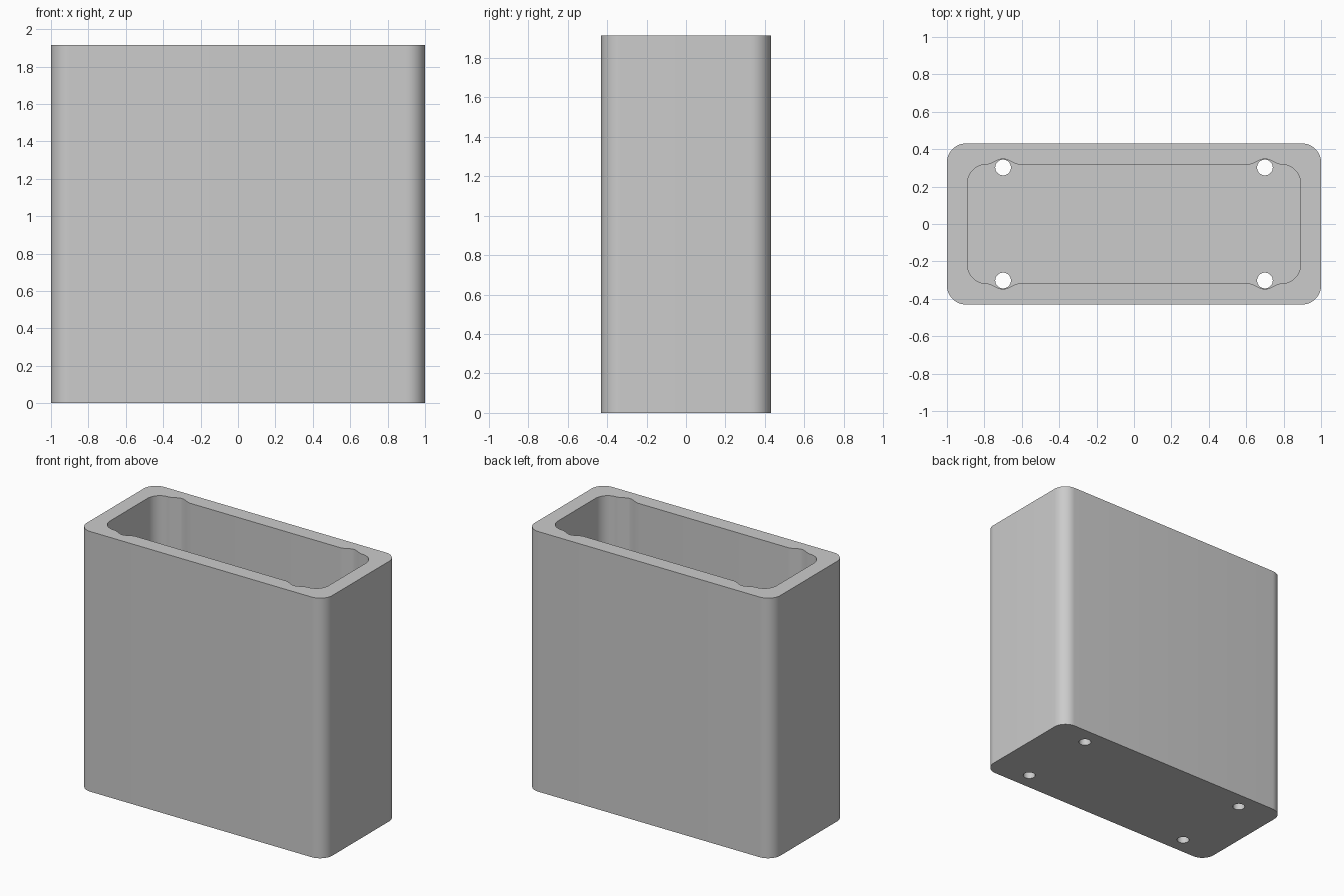
import bpy
import bmesh
from math import sin, cos, pi, radians

cube = bpy.data.objects.get("Cube")
if cube:
    bpy.data.objects.remove(cube)

HEIGHT, FLOOR = 1.915, 0.11
HOLE_X, HOLE_Y, HOLE_R = 0.70, 0.302, 0.042

grey = bpy.data.materials.new("plain grey")
grey.use_nodes = True
grey.diffuse_color = (0.6, 0.6, 0.6, 1)
grey.node_tree.nodes["Principled BSDF"].inputs["Base Color"].default_value = (0.6, 0.6, 0.6, 1)


def arc(cx, cy, r, start, sweep, steps):
    return [(cx + r * cos(start + sweep * i / steps), cy + r * sin(start + sweep * i / steps))
            for i in range(steps + 1)]


def relief(cx, sign, y):
    """Smooth outward swell of a long wall, giving clearance around a hole."""
    width, depth, steps = 0.09, 0.03, 16
    points = []
    for i in range(steps + 1):
        t = 2 * i / steps - 1
        points.append((cx - sign * width * t, sign * (y + depth * (1 + cos(pi * t)) / 2)))
    return points


def rounded_outline(x, y, r, with_reliefs=False):
    """Counter-clockwise rounded rectangle, starting at the right back corner."""
    points = []
    corners = [(1, 1), (-1, 1), (-1, -1), (1, -1)]
    for i, (sx, sy) in enumerate(corners):
        points += arc(sx * (x - r), sy * (y - r), r, i * pi / 2, pi / 2, 12)
        if with_reliefs and i in (0, 2):
            for side in (1, -1):
                points += relief(side * sy * HOLE_X, sy, y)
    return points


def prism(name, outline, bottom, top):
    bm = bmesh.new()
    base = bm.faces.new([bm.verts.new((px, py, bottom)) for px, py in outline])
    raised = bmesh.ops.extrude_face_region(bm, geom=[base])
    verts = [v for v in raised["geom"] if isinstance(v, bmesh.types.BMVert)]
    bmesh.ops.translate(bm, verts=verts, vec=(0, 0, top - bottom))
    bmesh.ops.recalc_face_normals(bm, faces=bm.faces)
    mesh = bpy.data.meshes.new(name)
    bm.to_mesh(mesh)
    bm.free()
    mesh.materials.append(grey)
    obj = bpy.data.objects.new(name, mesh)
    bpy.context.collection.objects.link(obj)
    return obj


# Outer block with rounded upright edges
body = prism("open_box", rounded_outline(1, 0.43, 0.1), 0, HEIGHT)

# Cavity and four floor holes
cutters = [prism("cavity_cutter", rounded_outline(0.89, 0.318, 0.1, True), FLOOR, HEIGHT + 0.1)]
for sx in (-1, 1):
    for sy in (-1, 1):
        circle = arc(sx * HOLE_X, sy * HOLE_Y, HOLE_R, 0, 2 * pi, 32)[:-1]
        cutters.append(prism("hole_cutter", circle, -0.1, FLOOR + 0.1))

bpy.ops.object.select_all(action="DESELECT")
bpy.context.view_layer.objects.active = body
body.select_set(True)
for cutter in cutters:
    cutter.hide_render = True
    cut = body.modifiers.new(cutter.name, "BOOLEAN")
    cut.operation = "DIFFERENCE"
    cut.solver = "EXACT"
    cut.object = cutter
    bpy.ops.object.modifier_apply(modifier=cut.name)
    bpy.data.objects.remove(cutter)

bpy.ops.object.shade_smooth_by_angle(angle=radians(30))
